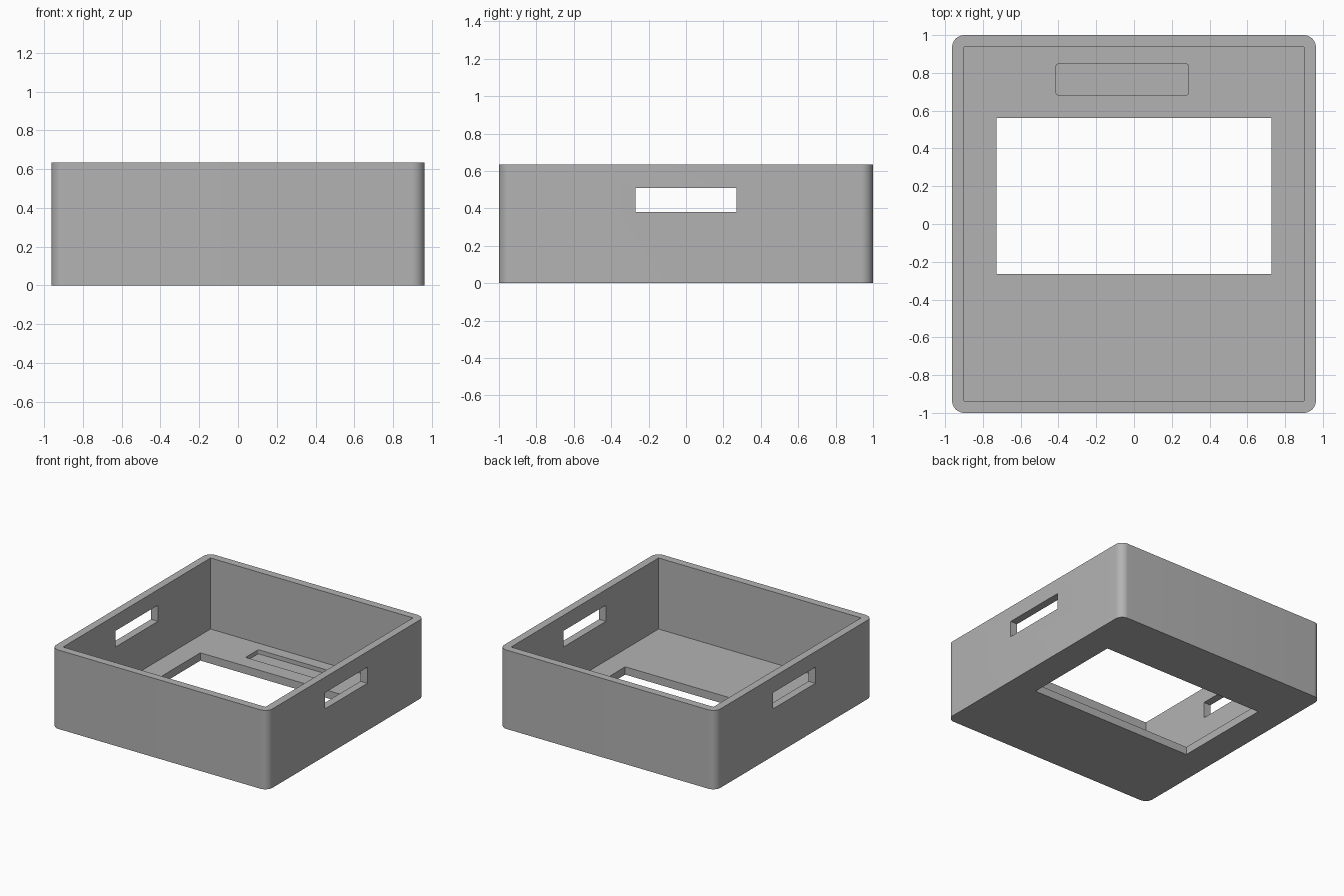
import bpy
import bmesh
import math

default = bpy.data.objects.get("Cube")
if default:
    bpy.data.objects.remove(default, do_unlink=True)

grey = bpy.data.materials.new("mid_grey")
grey.use_nodes = True
COLOUR = (0.45, 0.45, 0.45, 1)
grey.diffuse_color = COLOUR
grey.node_tree.nodes["Principled BSDF"].inputs["Base Color"].default_value = COLOUR


def block(name, x, y, z, radius=0, segments=12):
    """Box between the given (low, high) ranges with rounded vertical edges."""
    bm = bmesh.new()
    bmesh.ops.create_cube(bm, size=1)
    for v in bm.verts:
        for axis, (low, high) in enumerate((x, y, z)):
            v.co[axis] = high if v.co[axis] > 0 else low
    if radius:
        upright = [e for e in bm.edges
                   if abs(e.verts[0].co.z - e.verts[1].co.z) > 0.001]
        bmesh.ops.bevel(bm, geom=upright, offset=radius, segments=segments,
                        profile=0.5, affect="EDGES")
    mesh = bpy.data.meshes.new(name)
    bm.to_mesh(mesh)
    bm.free()
    mesh.materials.append(grey)
    obj = bpy.data.objects.new(name, mesh)
    bpy.context.collection.objects.link(obj)
    return obj


WIDTH, DEPTH, HEIGHT = 0.963, 1.0, 0.635
WALL, FLOOR = 0.062, 0.063

# Outer shell with rounded corners
tray = block("open_tray", (-WIDTH, WIDTH), (-DEPTH, DEPTH), (0, HEIGHT), 0.065)

# Cavity, floor window, side hand holes and shallow floor recess
cutters = [
    block("cavity_cutter", (WALL - WIDTH, WIDTH - WALL),
          (WALL - DEPTH, DEPTH - WALL), (FLOOR, 1)),
    block("window_cutter", (-0.727, 0.727), (-0.265, 0.56), (-0.2, 0.3)),
    block("handle_cutter", (-1.2, 1.2), (-0.27, 0.27), (0.38, 0.51)),
    block("recess_cutter", (-0.412, 0.287), (0.684, 0.846),
          (FLOOR - 0.033, 0.3), 0.008, 4),
]

bpy.ops.object.select_all(action="DESELECT")
bpy.context.view_layer.objects.active = tray
tray.select_set(True)
for cutter in cutters:
    cutter.hide_render = True
    cut = tray.modifiers.new(cutter.name, "BOOLEAN")
    cut.operation = "DIFFERENCE"
    cut.solver = "EXACT"
    cut.object = cutter
    bpy.ops.object.modifier_apply(modifier=cut.name)
    bpy.data.objects.remove(cutter, do_unlink=True)

# Smooth corners, crisp edges
bpy.ops.object.shade_smooth_by_angle(angle=math.radians(30))
